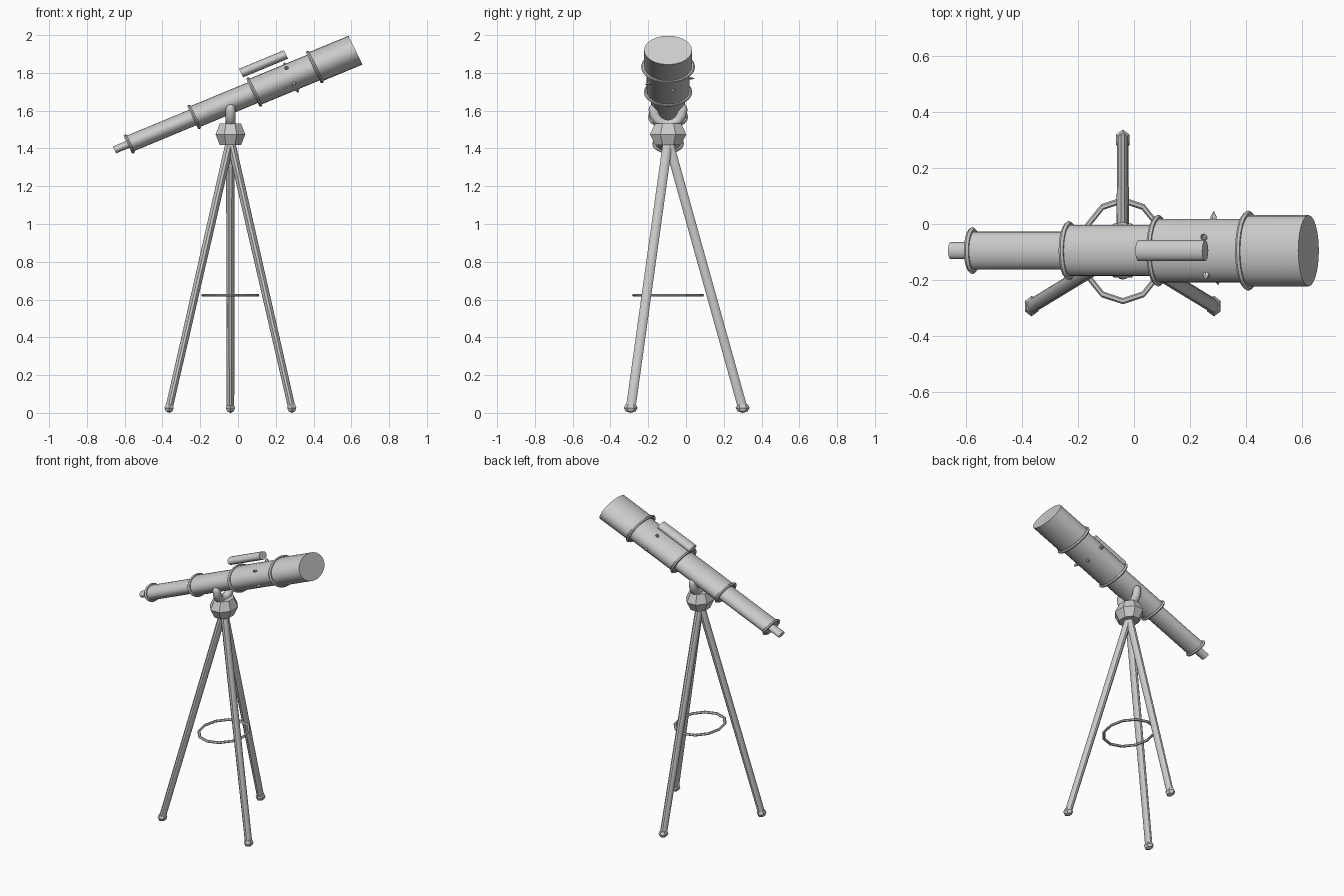
import bpy, bmesh, math
from mathutils import Matrix, Vector

if "Cube" in bpy.data.objects:
    bpy.data.objects.remove(bpy.data.objects["Cube"])

CX, CY = -0.04, -0.095          # tripod centre
grey = bpy.data.materials.new("plain grey")
grey.diffuse_color = (0.6, 0.6, 0.6, 1)
grey.use_nodes = True
grey.node_tree.nodes["Principled BSDF"].inputs["Base Color"].default_value = grey.diffuse_color

# Tilted, slightly flattened tube frame: local z runs along the tube, local y is world y
TUBE = Matrix(((-0.29, 0, 1.0, -0.654),
               (0.0, 1, 0.0, CY),
               (0.60, 0, 0.414, 1.392),
               (0, 0, 0, 1)))


def finish(name, bm, smooth=None):
    bmesh.ops.recalc_face_normals(bm, faces=bm.faces[:])
    me = bpy.data.meshes.new(name)
    bm.to_mesh(me)
    bm.free()
    me.materials.append(grey)
    ob = bpy.data.objects.new(name, me)
    bpy.context.collection.objects.link(ob)
    if smooth:
        bpy.ops.object.select_all(action='DESELECT')
        ob.select_set(True)
        bpy.context.view_layer.objects.active = ob
        bpy.ops.object.shade_smooth_by_angle(angle=math.radians(smooth))
    return ob


def skin(name, rings, closed=False, smooth=None):
    """Join rings of points into a surface, capping the ends unless closed."""
    bm = bmesh.new()
    vs = [[bm.verts.new(p) for p in ring] for ring in rings]
    n = len(vs[0])
    pairs = list(zip(vs, vs[1:])) + ([(vs[-1], vs[0])] if closed else [])
    for a, b in pairs:
        for i in range(n):
            j = (i + 1) % n
            bm.faces.new((a[i], a[j], b[j], b[i]))
    if not closed:
        bm.faces.new(vs[0])
        bm.faces.new(vs[-1])
    return finish(name, bm, smooth)


def lathe(name, profile, mat, sides, closed=False, turn=0.0, smooth=None):
    """Spin (radius, height) points about local z, then place with a matrix."""
    rings = [[mat @ Vector((r * math.cos(turn + 2 * math.pi * i / sides),
                            r * math.sin(turn + 2 * math.pi * i / sides), z))
              for i in range(sides)] for r, z in profile]
    return skin(name, rings, closed, smooth)


def torus(name, major, r_out, r_z, z, mat, sides, minor=6, smooth=None):
    prof = [(major + r_out * math.cos(2 * math.pi * k / minor),
             z + r_z * math.sin(2 * math.pi * k / minor)) for k in range(minor)]
    return lathe(name, prof, mat, sides, True, 0, smooth)


# Tube sections: (name, radius, start, end) along the tube
for name, r, a, b in (("eyepiece", 0.030, 0.0, 0.10),
                      ("rear_tube", 0.068, 0.076, 0.44),
                      ("middle_tube", 0.091, 0.42, 0.75),
                      ("front_tube", 0.113, 0.735, 1.07),
                      ("objective_tube", 0.127, 1.058, 1.276)):
    lathe(name, [(r, a), (r, b)], TUBE, 24, smooth=35)

# Rings over the tube joints
for i, (r, z) in enumerate(((0.070, 0.078), (0.092, 0.422), (0.114, 0.740), (0.129, 1.061))):
    torus(f"tube_ring_{i + 1}", r, 0.014, 0.009, z, TUBE, 24, smooth=40)

# Finder scope lying above the tube
lathe("finder_scope", [(0.0375, 0.722), (0.0375, 0.96)],
      TUBE @ Matrix.Translation((0.18, 0, 0)), 16, smooth=35)

# Pointed adjusting screws around the front tube
for k in range(5):
    ang = math.radians(-6 + 72 * k)
    m = (TUBE @ Matrix.Translation((0, 0, 0.934)) @ Matrix.Rotation(-ang, 4, 'Z')
         @ Matrix.Rotation(math.radians(-90), 4, 'X'))
    lathe(f"screw_{k + 1}", [(0.011, 0.105), (0.011, 0.122), (0.001, 0.141)], m, 6)

# U-shaped fork holding the tube
fork, R, W = [], 0.026, 0.077
steps = 8
for k in range(steps + 1):
    a = math.pi + math.pi * k / steps
    c = Vector((CX, CY + W * math.cos(a), 1.605 + 0.08 * math.sin(a)))
    out = Vector((0, math.cos(a), math.sin(a)))
    fork.append([c + R * (math.cos(t) * out + math.sin(t) * Vector((1, 0, 0)))
                 for t in (2 * math.pi * i / 12 for i in range(12))])
# rounded tips at both ends
def tip(ring):
    c = sum(ring, Vector()) / len(ring)
    return [[c + (p - c) * math.cos(e) + Vector((0, 0, 0.032 * math.sin(e))) for p in ring]
            for e in (0.5, 1.0, 1.45)]
fork = tip(fork[0])[::-1] + fork + tip(fork[-1])
skin("fork", fork, smooth=50)

# Faceted ball head
lathe("ball_head", [(0.058, -0.058), (0.082, 0), (0.058, 0.058)],
      Matrix.Translation((CX, CY, 1.475)) @ Matrix.Diagonal((1.04, 1.27, 1, 1)),
      8, turn=math.pi / 8)

# Three legs with faceted feet
for i, deg in enumerate((90, 210, 330)):
    a = math.radians(deg)
    foot = Vector((CX + 0.375 * math.cos(a), CY + 0.395 * math.sin(a), 0.027))
    top = Vector((CX + 0.004 * math.cos(a), CY + 0.004 * math.sin(a), 1.43))
    rings = [[p + Vector((rx * math.cos(t), ry * math.sin(t), 0))
              for t in (2 * math.pi * k / 10 for k in range(10))]
             for p, rx, ry in ((foot, 0.020, 0.027), (top, 0.023, 0.027))]
    skin(f"leg_{i + 1}", rings, smooth=40)
    lathe(f"foot_{i + 1}", [(0.003, -1), (0.72, -0.7), (1, 0), (0.72, 0.7), (0.003, 1)],
          Matrix.Translation(foot) @ Matrix.Diagonal((0.028, 0.037, 0.027, 1)),
          6, turn=math.pi / 2)

# Spreader ring between the legs
torus("spreader_ring", 0.145, 0.009, 0.008, 0.0,
      Matrix.Translation((CX, CY, 0.623)) @ Matrix.Diagonal((1, 1.24, 1, 1)), 12, 6)
